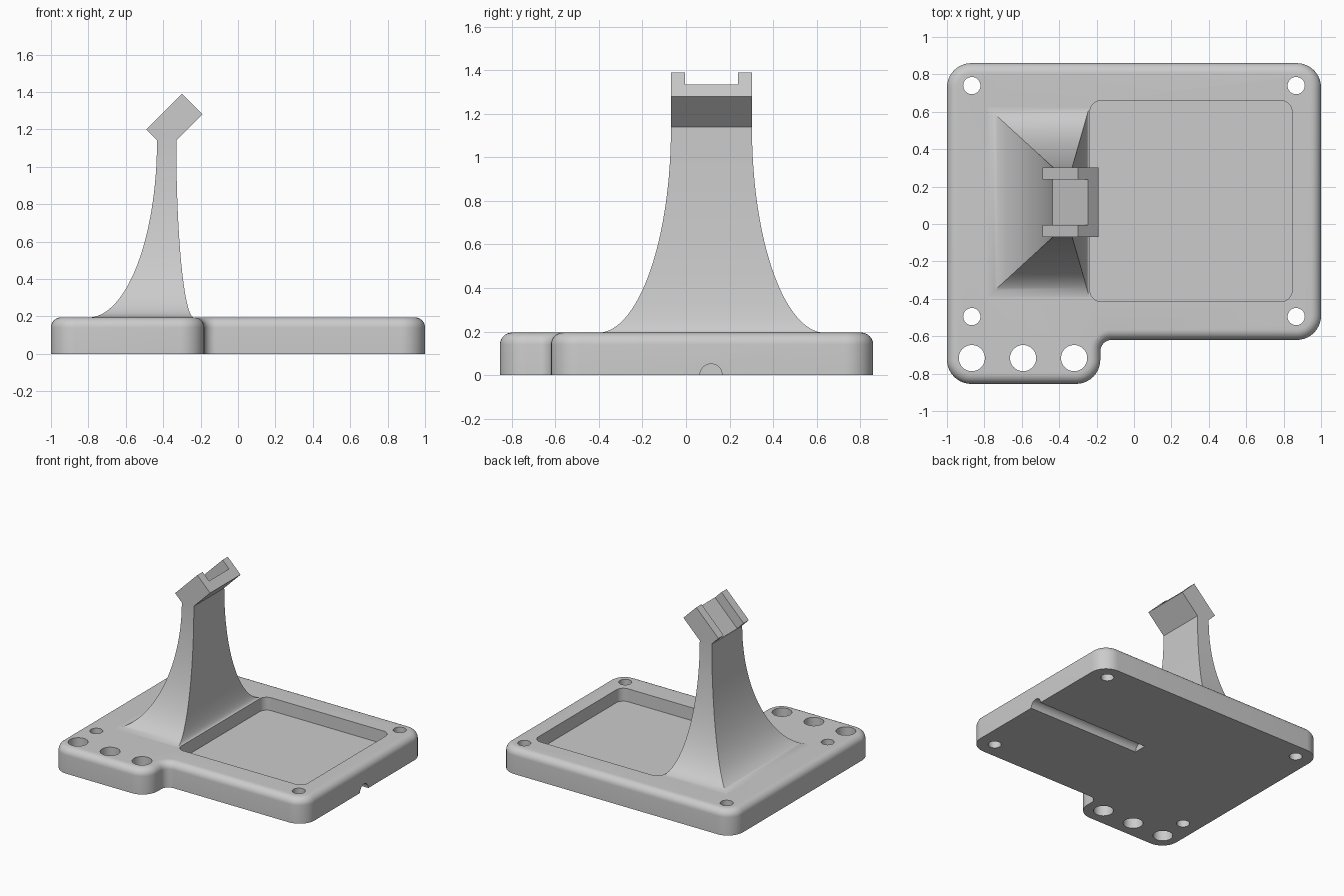
import bpy, bmesh, math
from mathutils import Matrix, Vector

cube = bpy.data.objects.get("Cube")
if cube:
    bpy.data.objects.remove(cube, do_unlink=True)

grey = bpy.data.materials.new("plain grey")
grey.use_nodes = True
grey.diffuse_color = (0.6, 0.6, 0.6, 1)
grey.node_tree.nodes["Principled BSDF"].inputs["Base Color"].default_value = (0.6, 0.6, 0.6, 1)


def finish(name, bm):
    """Turn a bmesh into a named grey object."""
    bmesh.ops.recalc_face_normals(bm, faces=bm.faces)
    mesh = bpy.data.meshes.new(name)
    bm.to_mesh(mesh)
    bm.free()
    mesh.materials.append(grey)
    obj = bpy.data.objects.new(name, mesh)
    bpy.context.collection.objects.link(obj)
    return obj


def loft(name, rings):
    """Skin a stack of equal-length closed rings and cap both ends."""
    bm = bmesh.new()
    loops = [[bm.verts.new(p) for p in ring] for ring in rings]
    n = len(loops[0])
    for a, b in zip(loops, loops[1:]):
        for i in range(n):
            j = (i + 1) % n
            bm.faces.new((a[i], a[j], b[j], b[i]))
    bm.faces.new(loops[0][::-1])
    bm.faces.new(loops[-1])
    return finish(name, bm)


def outline(corners, z, inset=0.0, steps=10):
    """Rounded outline; each corner is x, y, radius, start angle, turn."""
    ring = []
    for x, y, r, start, turn in corners:
        mid = math.radians(start + turn / 2)
        cx = x - math.copysign(r, math.cos(mid))
        cy = y - math.copysign(r, math.sin(mid))
        radius = r - math.copysign(inset, turn)
        for i in range(steps + 1):
            a = math.radians(start + turn * i / steps)
            ring.append((cx + radius * math.cos(a), cy + radius * math.sin(a), z))
    return ring


def cylinder(name, centre, radius, length, axis="Z"):
    bm = bmesh.new()
    turn = Matrix.Rotation(math.pi / 2, 4, "Y") if axis == "X" else Matrix()
    bmesh.ops.create_cone(bm, cap_ends=True, segments=40, radius1=radius, radius2=radius,
                          depth=length, matrix=Matrix.Translation(centre) @ turn)
    return finish(name, bm)


def box(name, lo, hi):
    return loft(name, [[(x, y, z) for x, y in ((lo[0], lo[1]), (hi[0], lo[1]),
                                               (hi[0], hi[1]), (lo[0], hi[1]))]
                       for z in (lo[2], hi[2])])


def cut(obj, cutters):
    """Subtract the cutters, bake the result and remove them."""
    for c in cutters:
        c.hide_render = True
        mod = obj.modifiers.new("cut", "BOOLEAN")
        mod.operation, mod.solver, mod.object = "DIFFERENCE", "EXACT", c
    graph = bpy.context.evaluated_depsgraph_get()
    baked = bpy.data.meshes.new_from_object(obj.evaluated_get(graph))
    obj.modifiers.clear()
    obj.data = baked
    for c in cutters:
        bpy.data.objects.remove(c, do_unlink=True)


# Base plate with a front tab and a rounded top edge
TOP, FILLET, R = 0.195, 0.055, 0.13
plate = [(-1, -0.855, R, 180, 90), (-0.18, -0.855, R, 270, 90), (-0.18, -0.62, 0.06, 180, -90),
         (1, -0.62, R, 270, 90), (1, 0.86, R, 0, 90), (-1, 0.86, R, 90, 90)]
rings = [outline(plate, 0)]
for i in range(9):
    a = math.pi / 2 * i / 8
    rings.append(outline(plate, TOP - FILLET * (1 - math.sin(a)), FILLET * (1 - math.cos(a))))
base = loft("base_plate", rings)

# Pocket, screw holes, tab holes and the cable groove below
pr = 0.06
pocket = [(-0.235, -0.415, pr, 180, 90), (0.845, -0.415, pr, 270, 90),
          (0.845, 0.66, pr, 0, 90), (-0.235, 0.66, pr, 90, 90)]
cutters = [loft("pocket_cutter", [outline(pocket, z) for z in (0.095, 0.4)])]
for x in (-0.867, 0.867):
    for y in (-0.495, 0.74):
        cutters.append(cylinder("screw_hole_cutter", (x, y, 0.1), 0.046, 1))
for x in (-0.867, -0.593, -0.32):
    cutters.append(cylinder("tab_hole_cutter", (x, -0.717, 0.1), 0.07, 1))
cutters.append(cylinder("groove_cutter", (0.57, 0.115, 0), 0.051, 1.06, "X"))
cut(base, cutters)

# Flared post: each side follows a quarter ellipse up to the neck
NECK, FOOT, MID = 1.14, 0.194, 0.117
rings = []
for i in range(33):
    a = math.pi / 2 * i / 32
    s = 1 - math.sin(a)
    z = NECK - (NECK - FOOT) * math.cos(a)
    x0, x1, hy = -0.433 - 0.367 * s, -0.33 + 0.095 * s, 0.186 + 0.336 * s
    rings.append([(x0, MID - hy, z), (x1, MID - hy, z), (x1, MID + hy, z), (x0, MID + hy, z)])
post = loft("post", rings)

# Tilted bracket with an open channel along its upper face
LONG, THICK, DEEP = 0.269, 0.155, 0.078
bracket = box("bracket", (0, -0.186, -THICK), (LONG, 0.186, 0))
cut(bracket, [box("channel_cutter", (-0.1, -0.122, -DEEP), (LONG + 0.1, 0.122, 0.1))])
bracket.data.transform(Matrix.Translation(Vector((-0.49, MID, 1.2)))
                       @ Matrix.Rotation(-math.pi / 4, 4, "Y"))

# Smooth curved surfaces, keep hard edges
bpy.ops.object.select_all(action="DESELECT")
for obj in (base, post, bracket):
    obj.select_set(True)
bpy.context.view_layer.objects.active = base
bpy.ops.object.shade_smooth_by_angle(angle=math.radians(30))
